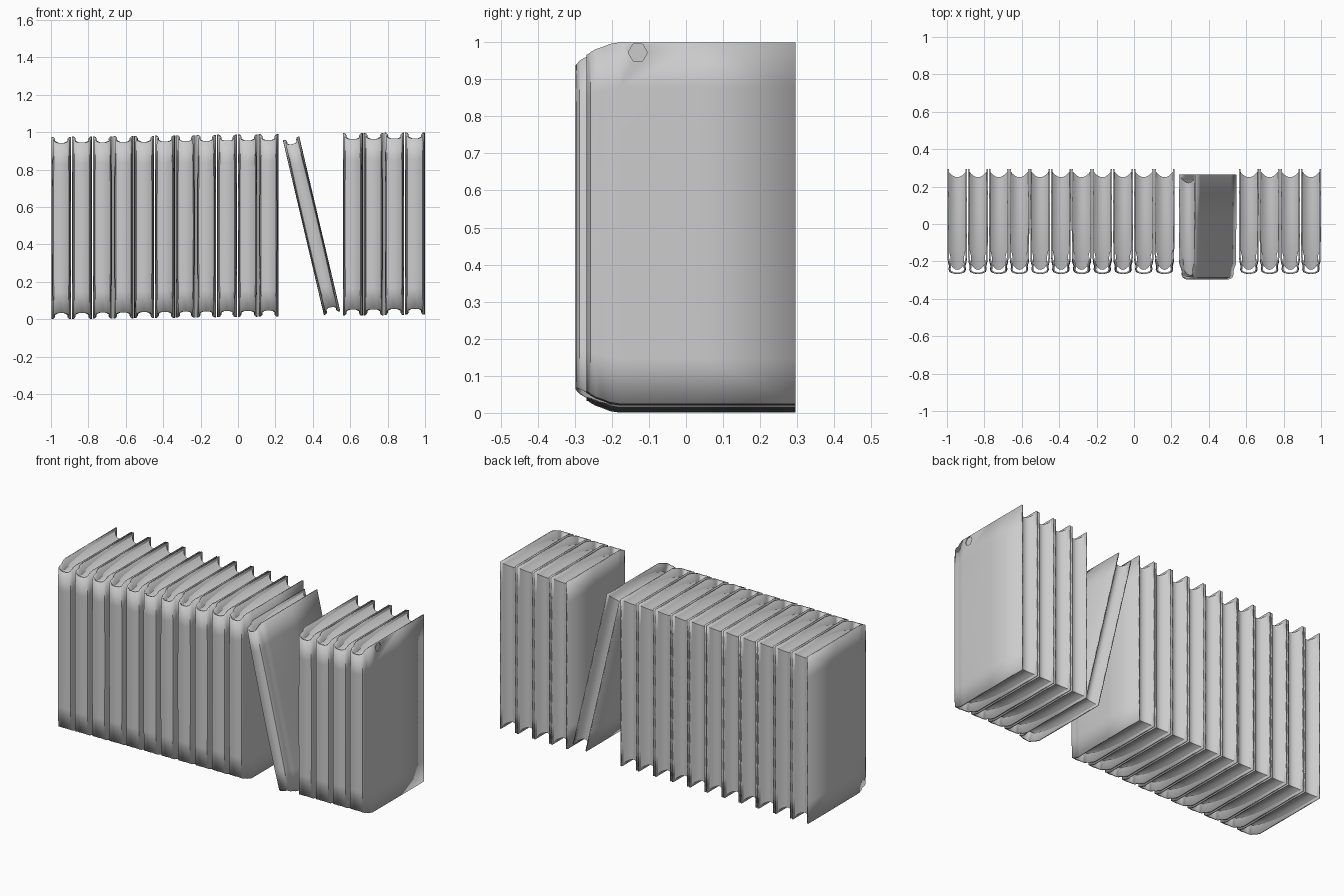
import bpy, bmesh, math, random
from mathutils import Matrix

random.seed(4)
if "Cube" in bpy.data.objects:
    bpy.data.objects.remove(bpy.data.objects["Cube"])

grey = bpy.data.materials.new("light grey")
grey.use_nodes = True
grey.diffuse_color = (0.6, 0.6, 0.6, 1)
grey.node_tree.nodes["Principled BSDF"].inputs["Base Color"].default_value = (0.6, 0.6, 0.6, 1)

HEIGHT = 0.975


def finish(name, bm, matrix):
    mesh = bpy.data.meshes.new(name)
    bm.to_mesh(mesh)
    bm.free()
    mesh.materials.append(grey)
    obj = bpy.data.objects.new(name, mesh)
    bpy.context.collection.objects.link(obj)
    obj.matrix_world = matrix
    bpy.ops.object.select_all(action='DESELECT')
    obj.select_set(True)
    bpy.context.view_layer.objects.active = obj
    bpy.ops.object.shade_smooth_by_angle(angle=math.radians(40))
    return obj


# Half outline of the binding: x, y, and how far its ends fall short of full height
HALF = [(0.053, 0.295, 0), (0.053, 0.05, 0), (0.052, -0.18, 0),
        (0.05, -0.205, 0.004), (0.044, -0.225, 0.012), (0.047, -0.243, 0.018),
        (0.041, -0.257, 0.026), (0.022, -0.265, 0.032)]


def binding(name, matrix, bulge):
    """Both covers and the rounded spine as one thin folded sheet."""
    outline = HALF + [(0, -0.268, 0.032)] + [(-x, y, d) for x, y, d in reversed(HALF)]
    bm = bmesh.new()
    rows = 9
    columns = []
    for x, y, drop in outline:
        column = []
        for r in range(rows):
            t = r / (rows - 1)
            # the spine narrows a little towards its two ends
            pinch = 1 - bulge * abs(2 * t - 1) ** 3 if y < -0.2 else 1
            z = drop + t * (HEIGHT - 2 * drop)
            column.append(bm.verts.new((x * pinch, y, z)))
        columns.append(column)
    for a, b in zip(columns, columns[1:]):
        for r in range(rows - 1):
            bm.faces.new((a[r], a[r + 1], b[r + 1], b[r]))
    obj = finish(name, bm, matrix)
    sheet = obj.modifiers.new("thickness", 'SOLIDIFY')
    sheet.thickness = 0.008
    sheet.offset = -1
    return obj


def pages(name, matrix):
    """Page block with hollowed fore edge and dished ends that sink to the spine."""
    bm = bmesh.new()
    nx, ny = 8, 12
    layers = []
    for end in (0, 1):
        grid = []
        for i in range(nx + 1):
            u = 2 * i / nx - 1
            hollow = 1 - u * u
            back = 0.28 - 0.03 * hollow
            front = -0.215 - 0.03 * hollow
            line = []
            for j in range(ny + 1):
                v = j / ny
                sink = 0.012 + 0.022 * hollow + 0.045 * (1 - v) ** 3
                z = HEIGHT - sink if end else sink
                width = 0.046 if j > 1 else 0.037
                line.append(bm.verts.new((u * width, front + v * (back - front), z)))
            grid.append(line)
        layers.append(grid)
    for grid in layers:
        for i in range(nx):
            for j in range(ny):
                bm.faces.new((grid[i][j], grid[i + 1][j], grid[i + 1][j + 1], grid[i][j + 1]))
    # Walls joining the two ends
    low, high = layers
    rim = ([(i, 0) for i in range(nx)] + [(nx, j) for j in range(ny)]
           + [(i, ny) for i in range(nx, 0, -1)] + [(0, j) for j in range(ny, 0, -1)])
    for (a, b), (c, d) in zip(rim, rim[1:] + rim[:1]):
        bm.faces.new((low[a][b], low[c][d], high[c][d], high[a][b]))
    bmesh.ops.recalc_face_normals(bm, faces=bm.faces)
    return finish(name, bm, matrix)


def book(name, matrix):
    cover = binding(name + "_binding", matrix, random.uniform(0.04, 0.16))
    pages(name + "_pages", matrix)
    return cover


# Upright books: a long run on the right side and a short run on the left side
centres = [-0.945 + 0.1108 * i for i in range(11)] + [0.614 + 0.1107 * i for i in range(4)]
for n, x in enumerate(centres):
    lift = 0.0125 * (x + 1)
    last = book(f"upright_book_{n + 1}", Matrix.Translation((x, 0, lift)))

# Leaning book in the gap
lean = Matrix.Translation((0.503, -0.03, 0.033)) @ Matrix.Rotation(math.radians(-13.2), 4, 'Y')
book("leaning_book", lean @ Matrix.Diagonal((0.85, 1, 0.985, 1)))

# Small nick in the end cover
bm = bmesh.new()
bmesh.ops.create_cone(bm, cap_ends=True, segments=6, radius1=0.026, radius2=0.026, depth=0.012,
                      matrix=Matrix.Translation((1.0, -0.13, 0.972)) @ Matrix.Rotation(math.pi / 2, 4, 'Y'))
nick = finish("nick_cutter", bm, Matrix())
nick.hide_render = True
nick.hide_viewport = True
cut = last.modifiers.new("nick", 'BOOLEAN')
cut.operation = 'DIFFERENCE'
cut.object = nick
